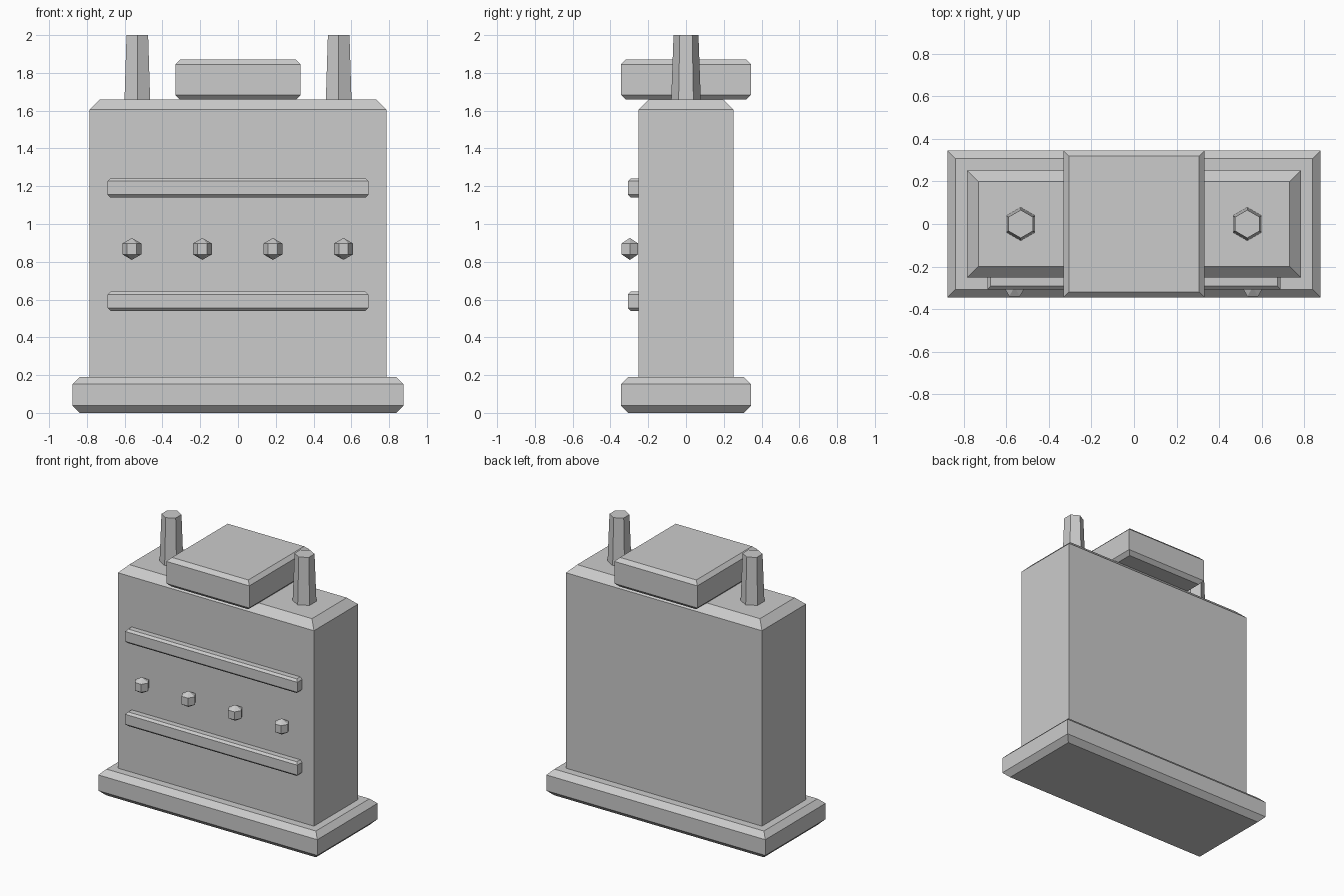
import bpy, bmesh
from math import sin, cos, pi, radians

if "Cube" in bpy.data.objects:
    bpy.data.objects.remove(bpy.data.objects["Cube"])


def loft(name, rings):
    """Skin a stack of equal-sized point rings and cap both ends."""
    bm = bmesh.new()
    loops = [[bm.verts.new(p) for p in ring] for ring in rings]
    n = len(loops[0])
    for low, high in zip(loops, loops[1:]):
        for i in range(n):
            j = (i + 1) % n
            bm.faces.new((low[i], low[j], high[j], high[i]))
    bm.faces.new(loops[0][::-1])
    bm.faces.new(loops[-1])
    bmesh.ops.remove_doubles(bm, verts=bm.verts, dist=1e-5)
    bmesh.ops.recalc_face_normals(bm, faces=bm.faces)
    mesh = bpy.data.meshes.new(name)
    bm.to_mesh(mesh)
    bm.free()
    obj = bpy.data.objects.new(name, mesh)
    bpy.context.collection.objects.link(obj)
    return obj


def chamfer_box(name, hx, y0, y1, z0, z1, c):
    """Box centred on x with its top and bottom rims chamfered by c."""
    def ring(z, d):
        return [(-hx + d, y0 + d, z), (hx - d, y0 + d, z),
                (hx - d, y1 - d, z), (-hx + d, y1 - d, z)]
    return loft(name, [ring(z0, c), ring(z0 + c, 0), ring(z1 - c, 0), ring(z1, c)])


def hex_stack(name, x, y, profile, phase):
    """Six-sided vertical part from (radius, z) pairs."""
    angles = [radians(phase) + k * pi / 3 for k in range(6)]
    return loft(name, [[(x + r * cos(a), y + r * sin(a), z) for a in angles]
                       for r, z in profile])


# Main blocks
chamfer_box("base_plinth", 0.877, -0.345, 0.345, 0.0, 0.19, 0.038)
chamfer_box("body", 0.785, -0.252, 0.252, 0.10, 1.658, 0.053)
chamfer_box("top_cap", 0.332, -0.345, 0.345, 1.658, 1.87, 0.026)

# Raised bars across the front
for label, z in (("lower", 0.54), ("upper", 1.14)):
    chamfer_box(label + "_front_bar", 0.69, -0.307, -0.21, z, z + 0.102, 0.015)

# Tapered posts on top
for label, x in (("left", -0.533), ("right", 0.533)):
    hex_stack(label + "_post", x, 0, [(0.079, 1.64), (0.066, 2.0)], 30)

# Row of faceted rivets
R = 0.058
for i in range(4):
    hex_stack(f"rivet_{i + 1}", -0.562 + i * 0.3735, -0.297,
              [(0, 0.868 - R), (R * 0.866, 0.868 - R / 2),
               (R * 0.866, 0.868 + R / 2), (0, 0.868 + R)], 0)
